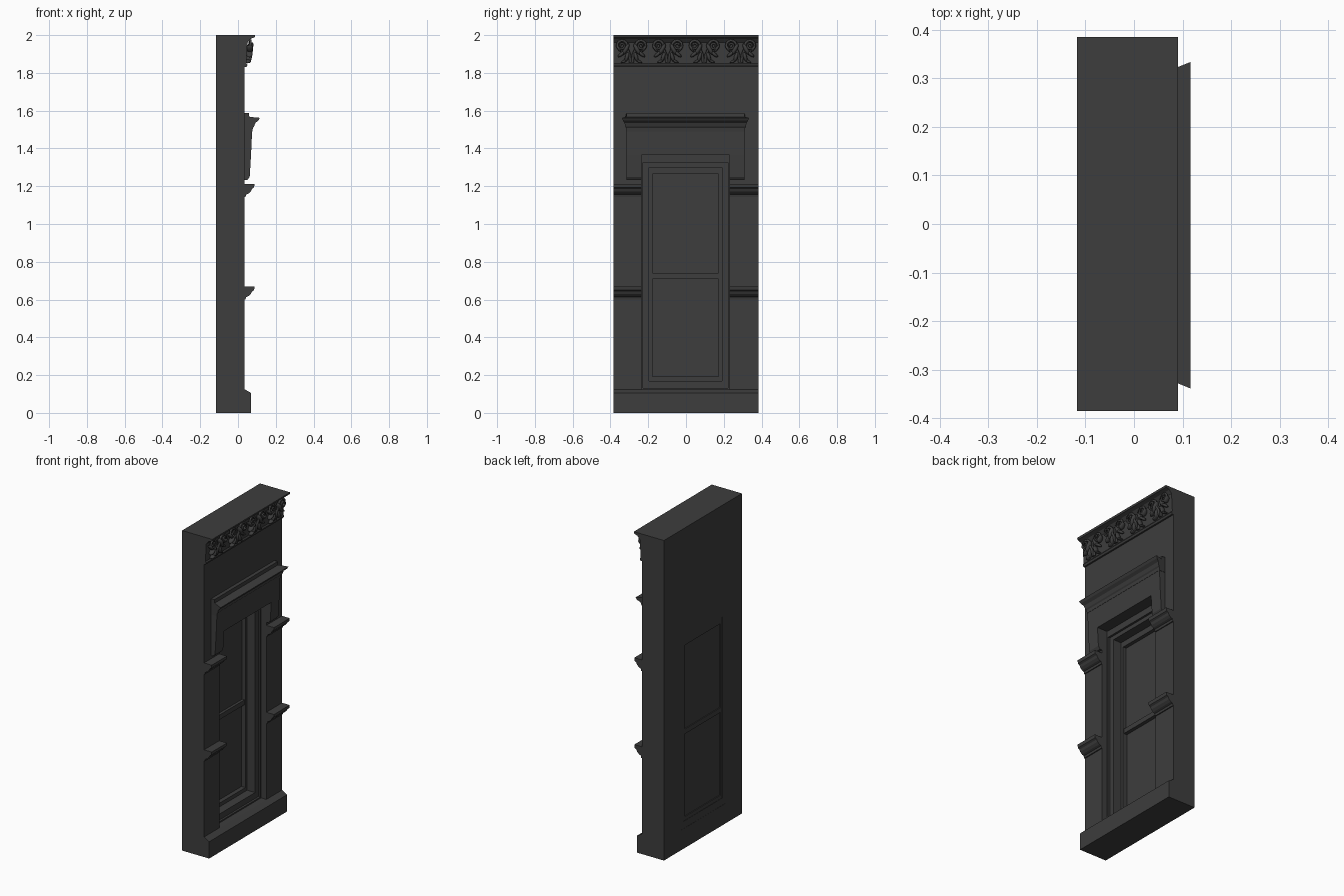
import bpy, bmesh, math
from mathutils import Matrix

cube = bpy.data.objects.get("Cube")
if cube:
    bpy.data.objects.remove(cube, do_unlink=True)

stone = bpy.data.materials.new("dark stone")
stone.use_nodes = True
colour = (0.047, 0.047, 0.047, 1)
stone.diffuse_color = colour
stone.node_tree.nodes["Principled BSDF"].inputs["Base Color"].default_value = colour

BACK, FACE = -0.117, 0.035      # wall planes
HALF = 0.385                    # half width of the panel


def finish(name, bm, smooth=False):
    bmesh.ops.recalc_face_normals(bm, faces=bm.faces)
    mesh = bpy.data.meshes.new(name)
    bm.to_mesh(mesh)
    bm.free()
    mesh.materials.append(stone)
    ob = bpy.data.objects.new(name, mesh)
    bpy.context.collection.objects.link(ob)
    for p in mesh.polygons:
        p.use_smooth = smooth
    return ob


def ring(name, outer, inner, x0, x1):
    """Rectangular frame; rectangles are (y0, y1, z0, z1)."""
    bm = bmesh.new()
    loops = []
    for x in (x0, x1):
        for y0, y1, z0, z1 in (outer, inner):
            loops.append([bm.verts.new((x, y, z)) for y, z in
                          ((y0, z0), (y1, z0), (y1, z1), (y0, z1))])
    for a, b in ((0, 1), (2, 3), (0, 2), (1, 3)):
        for i in range(4):
            j = (i + 1) % 4
            bm.faces.new((loops[a][i], loops[a][j], loops[b][j], loops[b][i]))
    return finish(name, bm)


def moulding(name, profile, y0, y1, flare=0, start=0):
    """Extrude an (x, z) profile along y; flare widens the ends with depth."""
    bm = bmesh.new()
    ends = []
    for y, s in ((y0, -1), (y1, 1)):
        ends.append([bm.verts.new((x, y + s * flare * max(0, x - start), z))
                     for x, z in profile])
    n = len(profile)
    for i in range(n):
        j = (i + 1) % n
        bm.faces.new((ends[0][i], ends[0][j], ends[1][j], ends[1][i]))
    for e in ends:
        bm.faces.new(e)
    return finish(name, bm)


def box(name, x0, x1, y0, y1, z0, z1):
    return moulding(name, [(x0, z0), (x1, z0), (x1, z1), (x0, z1)], y0, y1)


# Wall and stepped window
opening = (-0.235, 0.23, 0.125, 1.365)
casing = (-0.195, 0.19, 0.17, 1.30)
sash = (-0.177, 0.173, 0.193, 1.265)
ring("wall", (-HALF, HALF, 0, 2), opening, BACK, FACE)
ring("window_casing", opening, casing, BACK + 0.001, -0.015)
ring("casing_bead", (-0.235, 0.23, 0.125, 1.365), (-0.227, 0.222, 0.133, 1.325), -0.015, -0.002)
ring("window_sash", casing, sash, BACK + 0.003, -0.07)
box("meeting_rail", BACK + 0.003, -0.075, sash[0], sash[1], 0.71, 0.74)
box("lower_pane", -0.108, -0.097, sash[0], sash[1], sash[2], 0.71)
box("upper_pane", -0.108, -0.092, sash[0], sash[1], 0.74, sash[3])

# Plinth
moulding("plinth", [(FACE - 0.01, 0), (0.07, 0), (0.07, 0.105), (FACE, 0.125), (FACE - 0.01, 0.125)],
         -HALF, HALF)

# String courses either side of the window
for label, top in (("upper", 1.213), ("lower", 0.67)):
    course = [(0.025, 0), (0.088, 0), (0.085, -0.02), (0.074, -0.027), (0.068, -0.04),
              (0.055, -0.052), (0.043, -0.057), (0.04, -0.07), (0.025, -0.073)]
    course = [(x, top + z) for x, z in course]
    moulding(label + "_course_right", course, -HALF, opening[0])
    moulding(label + "_course_left", course, opening[1], HALF)

# Window hood: lintel, ears and cornice
moulding("hood_lintel", [(0.025, 1.365), (0.069, 1.365), (0.075, 1.5), (0.025, 1.5)], -0.315, 0.31)
for side, y0, y1 in (("right", -0.315, -0.235), ("left", 0.23, 0.31)):
    moulding("hood_ear_" + side, [(0.025, 1.232), (0.05, 1.232), (0.062, 1.25), (0.069, 1.365),
                                  (0.025, 1.365)], y0, y1)
moulding("hood_cornice", [(0.025, 1.49), (0.076, 1.49), (0.079, 1.508), (0.085, 1.515),
                          (0.092, 1.535), (0.108, 1.548), (0.116, 1.562), (0.06, 1.567),
                          (0.058, 1.588), (0.025, 1.588)], -0.316, 0.311, 0.55, 0.075)

# Top frieze background with lip and base fillet
moulding("frieze", [(0.025, 1.83), (0.045, 1.83), (0.05, 1.842), (0.044, 1.85), (0.05, 1.96),
                    (0.066, 1.98), (0.088, 1.988), (0.091, 2), (0.025, 2)], -HALF, HALF)


def stem(name, points, radius):
    """Tapering carved tendril through (x, y, z) points."""
    cu = bpy.data.curves.new(name, "CURVE")
    cu.dimensions = "3D"
    cu.bevel_depth = radius
    cu.bevel_resolution = 1
    cu.use_fill_caps = True
    sp = cu.splines.new("POLY")
    sp.points.add(len(points) - 1)
    for i, (p, c) in enumerate(zip(sp.points, points)):
        p.co = (*c, 1)
        p.radius = 1.1 - 0.5 * i / len(points)
    cu.materials.append(stone)
    ob = bpy.data.objects.new(name, cu)
    bpy.context.collection.objects.link(ob)


def leaves(name, centre, side):
    """Fan of carved lobes drooping from the scroll."""
    bm = bmesh.new()
    for dy, dz, tilt, size, x in ((0.0, 1.925, 0.5, 0.034, 0.062), (0.022, 1.90, 0.9, 0.026, 0.06),
                                  (-0.006, 1.885, 0.3, 0.028, 0.056), (0.008, 1.862, 1.1, 0.02, 0.052),
                                  (0.038, 1.93, -0.6, 0.022, 0.062)):
        m = (Matrix.Translation((x, centre + side * dy, dz))
             @ Matrix.Rotation(side * tilt, 4, "X")
             @ Matrix.Diagonal((0.018, size * 0.36, size, 1)))
        bmesh.ops.create_uvsphere(bm, u_segments=8, v_segments=6, radius=1, matrix=m)
    finish(name, bm, True)


# Carved scrolls and leaves, four mirrored bays
bay = HALF / 2
for k in range(4):
    mid = -HALF + bay * (k + 0.5)
    for side, label in ((-1, "right"), (1, "left")):
        cy = mid + side * 0.052
        path = []
        for i in range(22):
            a = math.pi * (1.15 - 0.16 * i)
            r = 0.031 - 0.0012 * i
            path.append((0.062 + 0.0008 * i, cy + side * r * math.cos(a), 1.945 + r * math.sin(a)))
        tail = [(0.05, mid + side * 0.004, 1.855), (0.055, mid + side * 0.01, 1.895)]
        stem(f"frieze_scroll_{k + 1}_{label}", tail + path, 0.0075)
        leaves(f"frieze_leaves_{k + 1}_{label}", mid + side * 0.03, side)
